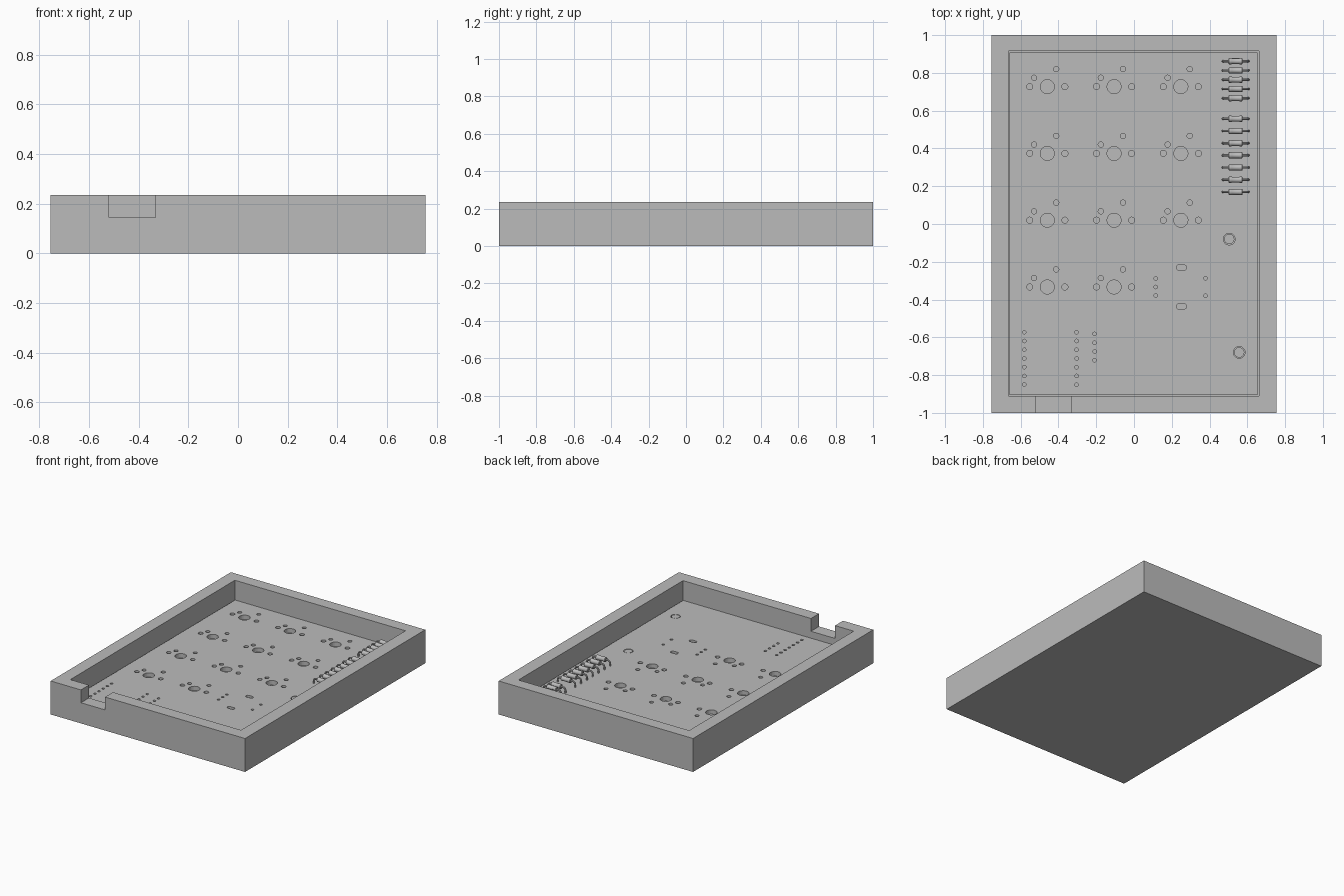
import bpy, bmesh, math
from mathutils import Matrix

if "Cube" in bpy.data.objects:
    bpy.data.objects.remove(bpy.data.objects["Cube"])

GREY = 0.5
mat = bpy.data.materials.new("plain grey")
mat.use_nodes = True
mat.diffuse_color = (GREY, GREY, GREY, 1)
mat.node_tree.nodes["Principled BSDF"].inputs["Base Color"].default_value = (GREY, GREY, GREY, 1)

HEIGHT, FLOOR, BOARD_TOP = 0.235, 0.07, 0.10


def add_object(name, bm):
    bmesh.ops.recalc_face_normals(bm, faces=bm.faces)
    mesh = bpy.data.meshes.new(name)
    bm.to_mesh(mesh)
    bm.free()
    mesh.materials.append(mat)
    ob = bpy.data.objects.new(name, mesh)
    bpy.context.collection.objects.link(ob)
    return ob


def box(bm, x0, x1, y0, y1, z0, z1):
    m = Matrix.Translation(((x0 + x1) / 2, (y0 + y1) / 2, (z0 + z1) / 2))
    bmesh.ops.create_cube(bm, size=1, matrix=m @ Matrix.Diagonal((x1 - x0, y1 - y0, z1 - z0, 1)))


def pin(bm, x, y, r, z0, z1, stretch=0, n=24):
    """Vertical prism: a circle, or a slot when stretched along x."""
    ring = []
    for i in range(n):
        a = math.tau * (i + 0.5) / n
        ring.append((x + r * math.cos(a) + math.copysign(stretch, math.cos(a)), y + r * math.sin(a)))
    low = [bm.verts.new((*p, z0)) for p in ring]
    top = [bm.verts.new((*p, z1)) for p in ring]
    bm.faces.new(low[::-1])
    bm.faces.new(top)
    for i in range(n):
        j = (i + 1) % n
        bm.faces.new((low[i], low[j], top[j], top[i]))


def select_only(ob):
    bpy.ops.object.select_all(action="DESELECT")
    ob.select_set(True)
    bpy.context.view_layer.objects.active = ob


def cut(ob, bm):
    cutter = add_object("cutter", bm)
    cutter.hide_render = True
    mod = ob.modifiers.new("cut", "BOOLEAN")
    mod.object, mod.operation, mod.solver = cutter, "DIFFERENCE", "EXACT"
    select_only(ob)
    bpy.ops.object.modifier_apply(modifier=mod.name)
    bpy.data.objects.remove(cutter)


# Case: block with a pocket and a cable notch in the front wall
bm = bmesh.new()
box(bm, -0.755, 0.755, -1, 1, 0, HEIGHT)
case = add_object("case", bm)
bm = bmesh.new()
box(bm, -0.665, 0.661, -0.911, 0.915, FLOOR, 0.4)
cut(case, bm)
bm = bmesh.new()
box(bm, -0.52, -0.333, -1.1, -0.85, 0.145, 0.4)
cut(case, bm)

# Circuit board
bm = bmesh.new()
box(bm, -0.659, 0.655, -0.905, 0.909, FLOOR, BOARD_TOP)
board = add_object("circuit_board", bm)

holes = bmesh.new()


def hole(x, y, r, stretch=0):
    pin(holes, x, y, r, FLOOR - 0.05, BOARD_TOP + 0.05, stretch)


# Key switch holes on a regular pitch; the last place takes a rotary knob
PITCH = 0.3535
for col in range(3):
    for row in range(4):
        x, y = -0.459 + col * PITCH, 0.727 - row * PITCH
        if (col, row) == (2, 3):
            for dy in (-0.046, 0, 0.046):
                hole(x - 0.133, y + dy, 0.0095)
                if dy:
                    hole(x + 0.131, y + dy, 0.0095)
            for dy in (-0.103, 0.103):
                hole(x + 0.003, y + dy, 0.014, 0.013)
            continue
        hole(x, y, 0.037)
        for dx in (-0.093, 0.093):
            hole(x + dx, y, 0.016)
        hole(x - 0.07, y + 0.047, 0.014)
        hole(x + 0.047, y + 0.093, 0.014)

# Controller and display pin rows
for i in range(7):
    for x in (-0.581, -0.304):
        hole(x, -0.573 - 0.0463 * i, 0.0095)
for i in range(4):
    hole(-0.209, -0.582 - 0.0465 * i, 0.0095)

# Mounting holes with the posts that fill them
for x, y in ((0.504, -0.08), (0.557, -0.68)):
    hole(x, y, 0.031)
    bm = bmesh.new()
    pin(bm, x, y, 0.027, FLOOR - 0.01, BOARD_TOP - 0.001)
    add_object("mounting_post", bm)
cut(board, holes)

# Diode body: rounded cylinder along x
bm = bmesh.new()
profile = [(-0.037, 0), (-0.037, 0.013), (-0.034, 0.0165), (-0.022, 0.0165), (-0.020, 0.0155)]
profile += [(-x, r) for x, r in reversed(profile)]
verts = [bm.verts.new((x, 0, r)) for x, r in profile]
edges = [bm.edges.new(pair) for pair in zip(verts, verts[1:])]
bmesh.ops.spin(bm, geom=verts + edges, axis=(1, 0, 0), cent=(0, 0, 0), angle=math.tau, steps=20)
bmesh.ops.remove_doubles(bm, verts=bm.verts, dist=0.0001)
body = add_object("diode_body", bm)

# Diode lead: wire bent down into the board at both ends
curve = bpy.data.curves.new("diode_lead", "CURVE")
curve.dimensions = "3D"
curve.bevel_depth, curve.bevel_resolution, curve.use_fill_caps = 0.006, 2, True
half, bend, drop = 0.068, 0.018, 0.06
end = [(-half, -drop)]
for i in range(6):
    a = math.pi / 2 * i / 5
    end.append((-half + bend * (1 - math.cos(a)), bend * (math.sin(a) - 1)))
path = end + [(-x, z) for x, z in reversed(end)]
spline = curve.splines.new("POLY")
spline.points.add(len(path) - 1)
for p, (x, z) in zip(spline.points, path):
    p.co = (x, 0, z, 1)
curve.materials.append(mat)
lead = bpy.data.objects.new("diode_lead", curve)
bpy.context.collection.objects.link(lead)
select_only(lead)
bpy.ops.object.convert(target="MESH")
lead = bpy.context.object

for ob in (body, lead):
    select_only(ob)
    bpy.ops.object.shade_smooth_by_angle(angle=math.radians(40))

# Two runs of diodes along the side
rows = [0.862 - 0.049 * i for i in range(5)] + [0.557 - 0.0645 * i for i in range(7)]
for i, y in enumerate(rows):
    for part in (body, lead):
        ob = part
        if i:
            ob = part.copy()
            bpy.context.collection.objects.link(ob)
        ob.location = (0.538, y, 0.135)
